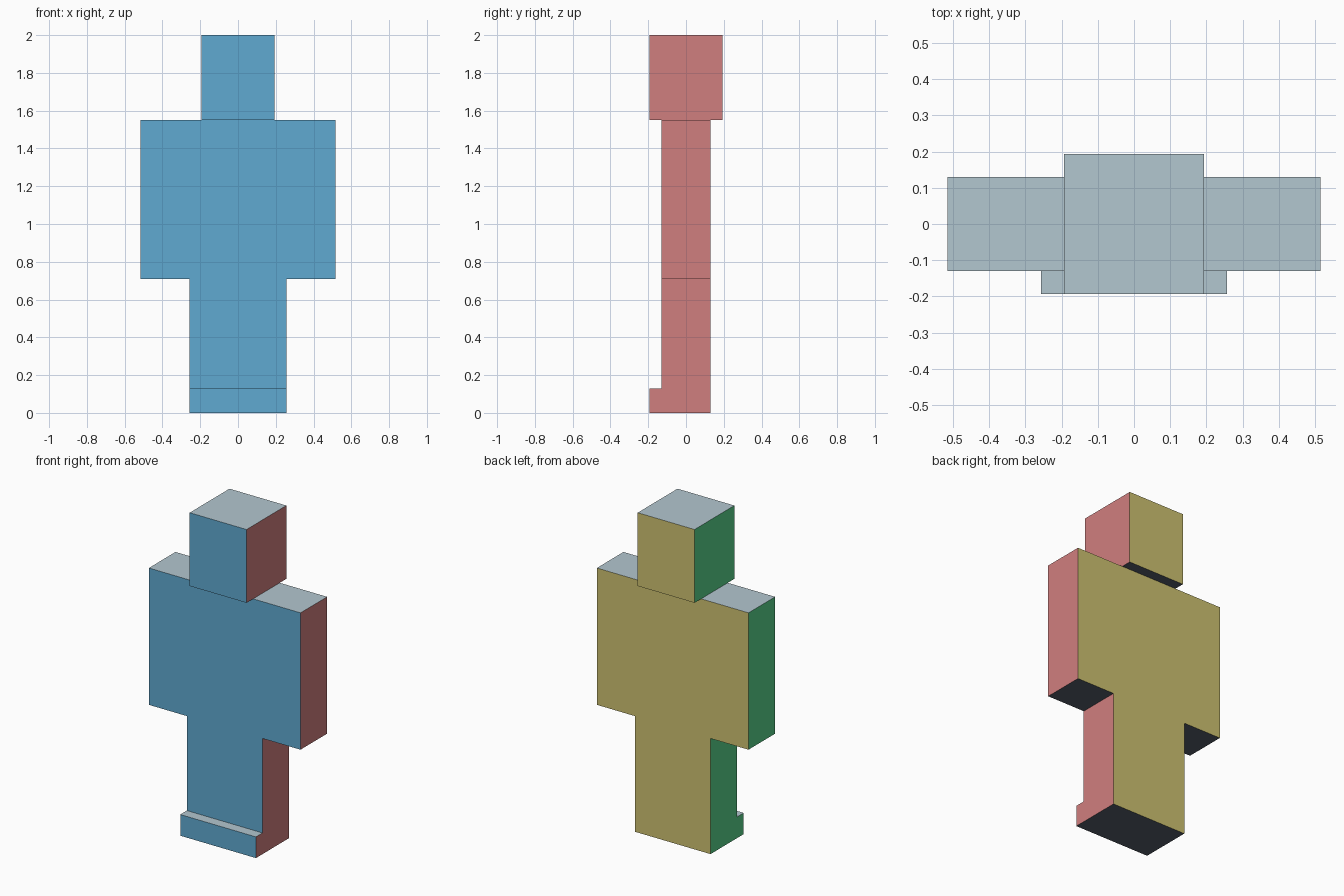
import bpy
import bmesh
from mathutils import Vector

cube = bpy.data.objects.get("Cube")
if cube:
    bpy.data.objects.remove(cube, do_unlink=True)

# One colour for each direction a face can point
SIDES = [
    ("front_blue", (0, -1, 0), (0.115, 0.40, 0.64)),
    ("back_olive", (0, 1, 0), (0.62, 0.54, 0.165)),
    ("left_salmon", (1, 0, 0), (0.63, 0.21, 0.21)),
    ("right_green", (-1, 0, 0), (0.10, 0.66, 0.26)),
    ("top_pale_grey", (0, 0, 1), (0.45, 0.57, 0.63)),
    ("bottom_charcoal", (0, 0, -1), (0.09, 0.11, 0.145)),
]


def make_material(name, colour):
    mat = bpy.data.materials.new(name)
    mat.use_nodes = True
    mat.diffuse_color = (*colour, 1)
    mat.node_tree.nodes["Principled BSDF"].inputs["Base Color"].default_value = (*colour, 1)
    return mat


MATERIALS = [make_material(name, colour) for name, _, colour in SIDES]


def extruded_part(name, half_width, profile):
    """Extrude a (y, z) side profile across x and colour faces by direction."""
    bm = bmesh.new()
    face = bm.faces.new([bm.verts.new((-half_width, y, z)) for y, z in profile])
    result = bmesh.ops.extrude_face_region(bm, geom=[face])
    moved = [v for v in result["geom"] if isinstance(v, bmesh.types.BMVert)]
    bmesh.ops.translate(bm, verts=moved, vec=(2 * half_width, 0, 0))
    bmesh.ops.recalc_face_normals(bm, faces=bm.faces)
    bm.normal_update()
    for f in bm.faces:
        f.material_index = max(range(len(SIDES)), key=lambda i: f.normal.dot(Vector(SIDES[i][1])))
    mesh = bpy.data.meshes.new(name)
    bm.to_mesh(mesh)
    bm.free()
    for mat in MATERIALS:
        mesh.materials.append(mat)
    obj = bpy.data.objects.new(name, mesh)
    bpy.context.collection.objects.link(obj)


def block(depth, low, high):
    return [(-depth, low), (depth, low), (depth, high), (-depth, high)]


HEAD, BODY = 0.193, 0.129
HIP, NECK, SOLE = 0.71, 1.55, 0.13

# Head
extruded_part("head", HEAD, block(HEAD, NECK, 2.0))

# Torso with arms
extruded_part("torso_and_arms", 0.515, block(BODY, HIP, NECK))

# Joined legs with feet stepping out at the front
extruded_part("legs_and_feet", 0.257, [
    (-HEAD, 0), (BODY, 0), (BODY, HIP), (-BODY, HIP), (-BODY, SOLE), (-HEAD, SOLE)])
